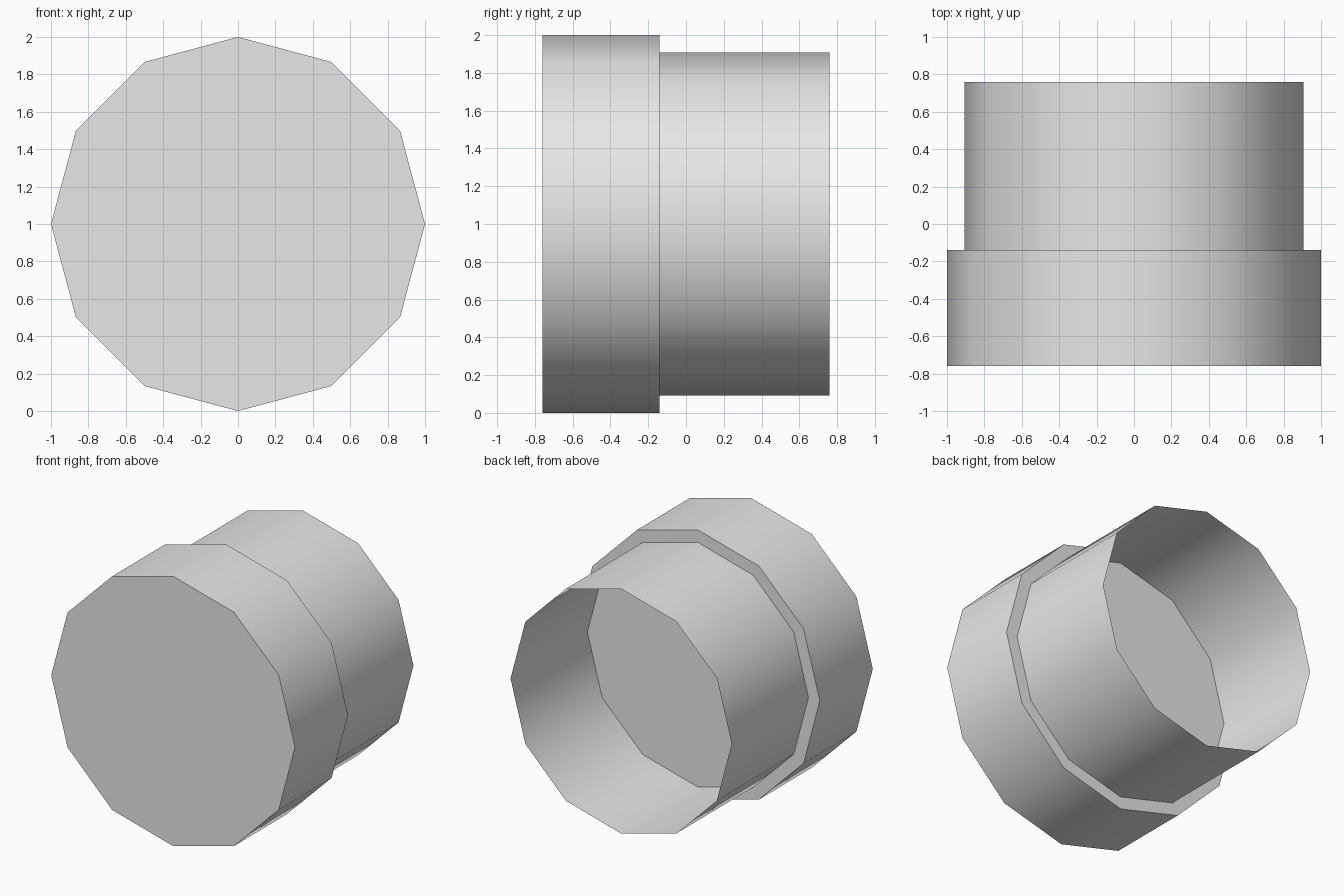
import bpy, bmesh, math
from mathutils import Matrix

cube = bpy.data.objects.get("Cube")
if cube:
    bpy.data.objects.remove(cube, do_unlink=True)

grey = bpy.data.materials.new("light_grey")
grey.use_nodes = True
colour = (0.8, 0.8, 0.8, 1)
grey.diffuse_color = colour
grey.node_tree.nodes["Principled BSDF"].inputs["Base Color"].default_value = colour

SIDES = 12
CENTRE_Z = 1.0


def drum(name, radius, y_front, y_back, capped):
    """Twelve-sided cylinder lying along y, with or without end caps."""
    bm = bmesh.new()
    bmesh.ops.create_cone(bm, cap_ends=capped, segments=SIDES, radius1=radius,
                          radius2=radius, depth=y_back - y_front)
    bmesh.ops.rotate(bm, verts=bm.verts, matrix=Matrix.Rotation(math.pi / 2, 3, "X"))
    bmesh.ops.translate(bm, verts=bm.verts, vec=(0, (y_front + y_back) / 2, CENTRE_Z))
    mesh = bpy.data.meshes.new(name)
    bm.to_mesh(mesh)
    bm.free()
    mesh.materials.append(grey)
    obj = bpy.data.objects.new(name, mesh)
    bpy.context.collection.objects.link(obj)
    bpy.ops.object.select_all(action="DESELECT")
    obj.select_set(True)
    bpy.context.view_layer.objects.active = obj
    bpy.ops.object.shade_smooth_by_angle(angle=math.radians(40))
    return obj


# Wide closed head at the front
drum("closed_head", 1.0, -0.76, -0.14, True)
# Thin sleeve, open at the back
drum("open_sleeve", 0.907, -0.14, 0.76, False)
